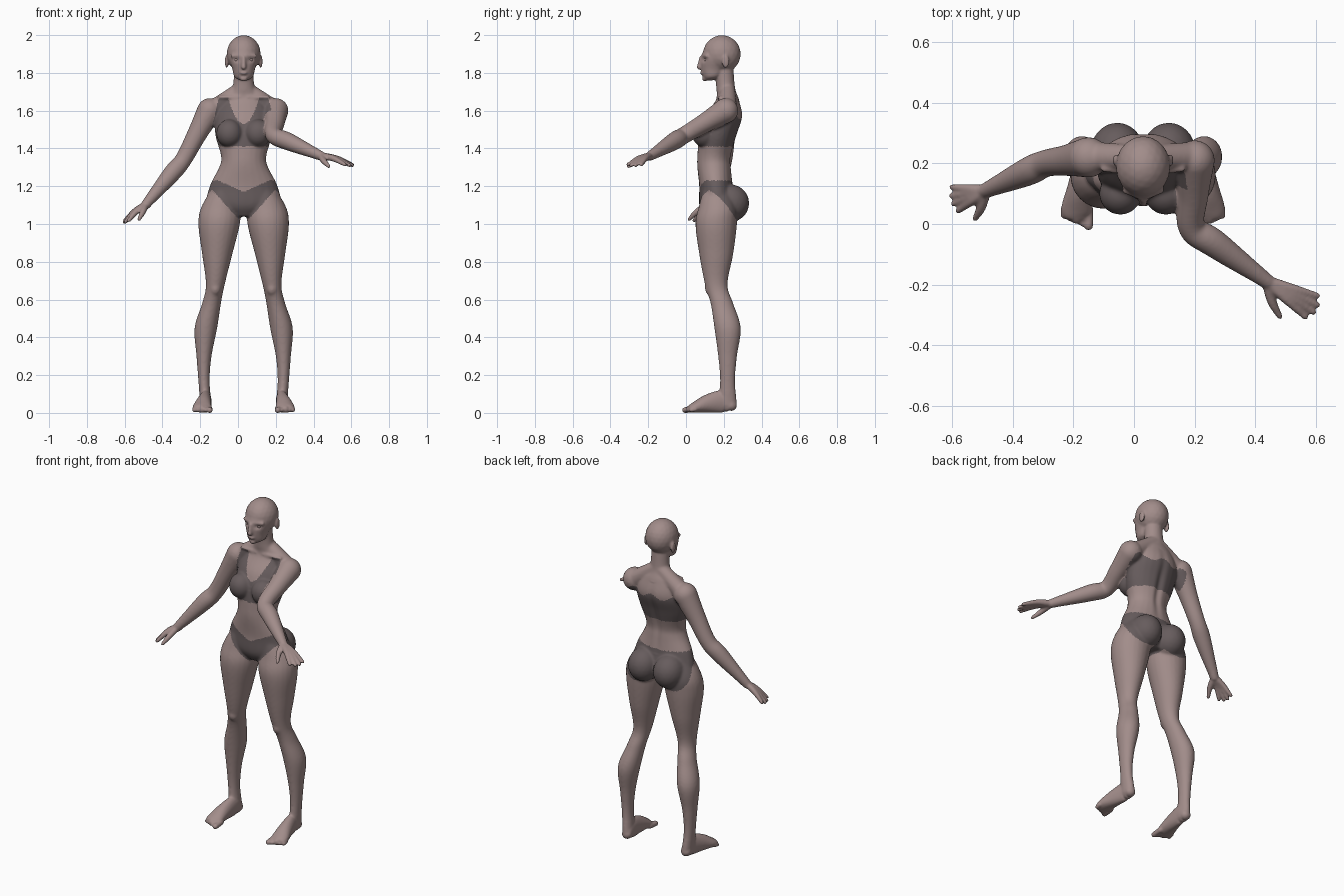
import bpy, bmesh, math
from mathutils import Vector, Matrix

cube = bpy.data.objects.get("Cube")
if cube:
    bpy.data.objects.remove(cube)

MID = 0.03  # x of the body's plane of symmetry
UP = Vector((0, 0, 1))
bm = bmesh.new()


def material(name, rgb):
    mat = bpy.data.materials.new(name)
    mat.use_nodes = True
    mat.diffuse_color = (*rgb, 1)
    mat.node_tree.nodes["Principled BSDF"].inputs["Base Color"].default_value = (*rgb, 1)
    return mat


def ball(center, radii):
    matrix = Matrix.Translation(center) @ Matrix.Diagonal((*radii, 1))
    bmesh.ops.create_icosphere(bm, subdivisions=3, radius=1, matrix=matrix)


def spline(points, substeps=6):
    """Catmull-Rom samples through points that carry their radii."""
    points = [Vector(p) for p in points]
    points = [points[0] * 2 - points[1], *points, points[-1] * 2 - points[-2]]
    samples = []
    for before, start, end, after in zip(points, points[1:], points[2:], points[3:]):
        tangent_in, tangent_out = (end - before) / 2, (after - start) / 2
        for i in range(substeps):
            t = i / substeps
            ease = t * t * (3 - 2 * t)
            samples.append(start.lerp(end, ease) + tangent_in * t * (1 - t) ** 2
                           - tangent_out * t * t * (1 - t))
    return samples + [points[-2]]


def loft(points, level=False, sides=24):
    """Skin of ellipses (x, y, z, radius, radius); level keeps the rings horizontal."""
    samples = spline([p if len(p) == 5 else (*p, p[-1]) for p in points])
    centers = [Vector(s[:3]) for s in samples]
    rings = []
    for i, sample in enumerate(samples):
        across, over = Vector((1, 0, 0)), Vector((0, 1, 0))
        if not level:
            along = centers[min(i + 1, len(centers) - 1)] - centers[max(i - 1, 0)]
            across = along.cross(UP).normalized()
            over = across.cross(along).normalized()
        angles = [math.tau * k / sides for k in range(sides)]
        rings.append([bm.verts.new(centers[i] + across * sample[3] * math.cos(a)
                                   + over * sample[4] * math.sin(a)) for a in angles])
    for lower, upper in zip(rings, rings[1:]):
        for k in range(sides):
            bm.faces.new((lower[k], lower[k - 1], upper[k - 1], upper[k]))
    bm.faces.new(rings[0])
    bm.faces.new(rings[-1][::-1])
    if not level:
        for end in (samples[0], samples[-1]):
            ball(end[:3], [min(end[3:])] * 3)
    return samples


def column(rows, side=1):
    """Level loft from rows of height, x, y, half width, half depth."""
    loft([(MID + side * x, y, z, width, depth) for z, x, y, width, depth in rows], level=True)


def strand(points, side=1):
    loft([(MID + side * x, *rest) for x, *rest in points])


def arm(shoulder, elbow, wrist):
    shoulder, elbow, wrist = map(Vector, (shoulder, elbow, wrist))
    return loft([(*shoulder, .067), (*shoulder.lerp(elbow, .5), .052), (*elbow, .045),
                 (*elbow.lerp(wrist, .3), .047), (*wrist, .025)])


def hand(wrist, aim, thumb_side):
    wrist, aim = Vector(wrist), Vector(aim)
    across = aim.cross(UP).normalized() * thumb_side
    # four fanned fingers, bent a little at the knuckles
    for k in (-1.5, -.5, .5, 1.5):
        reach = aim * (1 - .04 * k * k) + across * k * .027
        knuckle = wrist + reach / 2 + UP * .01
        loft([(*wrist, .02), (*knuckle, .016), (*(wrist + reach), .01)], sides=16)
    thumb = wrist + aim / 2 + across * .08 - UP * .03
    base = wrist.lerp(thumb, .5) + across * .01
    loft([(*wrist, .02), (*base, .016), (*thumb, .01)], sides=16)


# trunk and neck
column([(z, 0, y, width, depth) for z, y, width, depth in (
    (1.04, .17, .07, .07), (1.1, .17, .19, .1), (1.2, .16, .18, .09), (1.3, .15, .13, .09),
    (1.36, .15, .12, .09), (1.47, .17, .15, .1), (1.57, .2, .15, .1), (1.66, .22, .11, .06),
    (1.72, .21, .06, .05), (1.84, .2, .05, .05))])

# skull, face, nose, lips and chin
ball((MID, .19, 1.9), (.09, .1, .1))
column([(z, 0, y, width, depth) for z, y, width, depth in (
    (1.76, .12, .02, .02), (1.78, .14, .05, .05), (1.82, .15, .06, .07),
    (1.88, .17, .08, .09), (1.94, .19, .08, .09))])
strand([(0, .08, 1.88, .01), (0, .07, 1.83, .013)])
ball((MID, .085, 1.8), (.02, .01, .01))
ball((MID, .1, 1.77), (.02, .015, .015))

for side in (-1, 1):
    # ear, brow, collar bone and shoulder slope
    ball((MID + side * .09, .21, 1.86), (.01, .02, .035))
    strand([(.01, .09, 1.89, .01), (.06, .11, 1.89, .01)], side)
    strand([(.02, .17, 1.67, .01), (.13, .18, 1.67, .01)], side)
    strand([(.02, .22, 1.71, .04), (.14, .22, 1.62, .05)], side)
    # breast and buttock
    ball((MID + side * .075, .1, 1.48), (.07, .07, .075))
    ball((MID + side * .085, .235, 1.11), (.09, .1, .1))
    # leg with kneecap
    column([(1.22, .09, .16, .05, .06), (1.1, .12, .17, .1, .1), (1, .13, .16, .11, .11),
            (.84, .14, .16, .08, .09), (.68, .15, .16, .05, .06), (.58, .17, .19, .05, .06),
            (.45, .2, .22, .06, .07), (.3, .21, .22, .04, .05), (.17, .21, .22, .03, .04),
            (.04, .2, .22, .03, .05)], side)
    ball((MID + side * .15, .13, .66), (.03, .03, .04))
    # foot and toes
    strand([(.2, .24, .04, .03, .04), (.2, .2, .06, .03, .06), (.21, .12, .05, .04, .05),
            (.22, .05, .03, .05, .03), (.22, .02, .02, .04, .02)], side)
    for toe in range(5):
        x, radius = .18 + toe / 50, .012 if toe else .016
        tip = toe / 120
        strand([(x, .05, .02, radius), (x, tip - .005, .015, radius)], side)

# arms and hands
right_wrist, left_wrist = (-.49, .11, 1.1), (.44, -.19, 1.36)
arm((-.15, .22, 1.6), (-.29, .2, 1.34), right_wrist)
left_arm = arm((.2, .21, 1.6), (.19, -.01, 1.47), left_wrist)
hand(right_wrist, (-.11, -.03, -.09), -1)
hand(left_wrist, (.16, -.09, -.05), 1)

# fuse the parts into one skin
bmesh.ops.recalc_face_normals(bm, faces=bm.faces)
mesh = bpy.data.meshes.new("body")
bm.to_mesh(mesh)
bm.free()
body = bpy.data.objects.new("body", mesh)
bpy.context.collection.objects.link(body)
bpy.context.view_layer.objects.active = body
body.select_set(True)
fuse = body.modifiers.new("fuse", "REMESH")
fuse.mode = "VOXEL"
fuse.voxel_size = .006
bpy.ops.object.modifier_apply(modifier="fuse")

# blend the joins, only lightly on the head, hands and feet
group = body.vertex_groups.new(name="blend")
for v in body.data.vertices:
    broad = .12 < v.co.z < 1.74 and -.46 < v.co.x < .41
    group.add([v.index], 1 if broad else .3, "REPLACE")
blend = body.modifiers.new("blend", "SMOOTH")
blend.factor, blend.iterations, blend.vertex_group = .5, 14, group.name
bpy.ops.object.modifier_apply(modifier="blend")


def bump(distance, width):
    return math.exp(-(distance / width) ** 2)


# eye sockets, spine groove and flat soles
for v in body.data.vertices:
    x, y, z = abs(v.co.x - MID), v.co.y, v.co.z
    if z > 1.8 and y < .15:
        v.co.y += .01 * bump(x - .037, .016) * bump(z - 1.87, .012)
    if 1.2 < z < 1.65 and y > .19:
        v.co.y -= .012 * bump(x, .02) * bump(z - 1.42, .16)
    v.co.z = max(z, 0)


def on_left_arm(point):
    return any((point - Vector(s[:3])).length < s[3] * 1.12 for s in left_arm[5:])


def in_top(x, y, z):
    if not 1.41 < z < 1.67:
        return False
    if y > .2:
        return x < .18 and z < 1.57 + .014 * math.cos(x * 45)
    neckline = 1.53 + 20 * x * x
    strap_edge = .13 + (1.67 - z) / 4
    return z < neckline and x < strap_edge


def in_briefs(x, y, z):
    front_leg = 1.03 + 1.1 * max(0, x - .03)
    side_leg = max(1.01, 1.19 - 4.4 * max(0, y - .07) ** 2)
    waist = min(1.23, 1.17 + .45 * x) if y < .15 else 1.23
    return x < .26 and min(front_leg, side_leg) < z < waist


# top and briefs as coloured regions of the skin
skin = material("skin", (.36, .265, .255))
cloth = material("dark_cloth", (.135, .108, .11))
body.data.materials.append(skin)
body.data.materials.append(cloth)
for face in body.data.polygons:
    place = (abs(face.center.x - MID), face.center.y, face.center.z)
    worn = in_top(*place) or in_briefs(*place)
    face.material_index = int(worn and not on_left_arm(face.center))
    face.use_smooth = True

# eyes
for name, side in (("right_eye", -1), ("left_eye", 1)):
    bpy.ops.mesh.primitive_uv_sphere_add(segments=16, ring_count=10, radius=.013,
                                         location=(MID + side * .037, .11, 1.87))
    eye = bpy.context.object
    eye.name = name
    eye.data.materials.append(skin)
    bpy.ops.object.shade_smooth()
